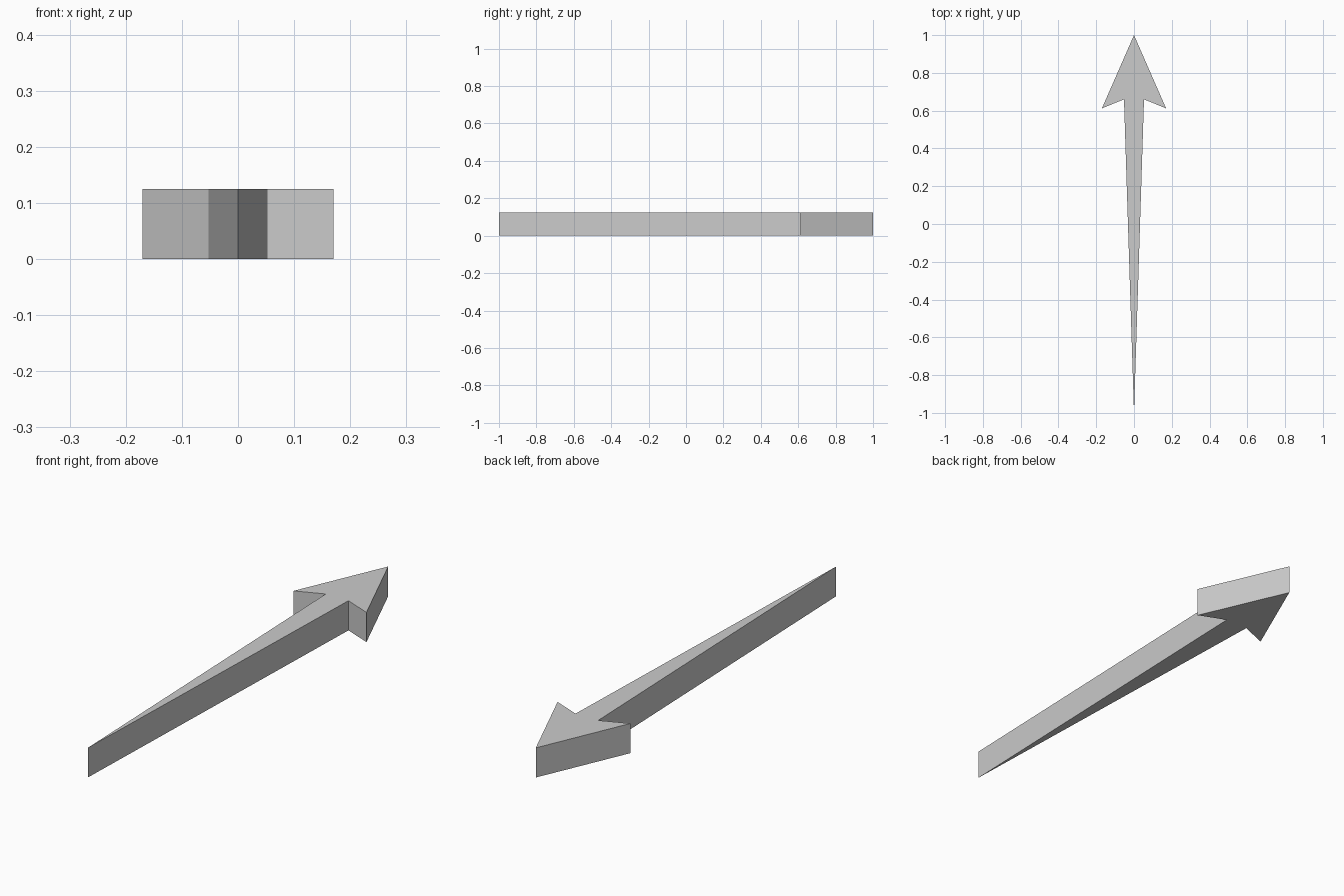
import bpy, bmesh

if "Cube" in bpy.data.objects:
    bpy.data.objects.remove(bpy.data.objects["Cube"])

HEIGHT = 0.125

# Right half of the arrow outline, tail to tip; the left half is mirrored
half = [(0, -1), (0.053, 0.66), (0.17, 0.612), (0, 1)]
outline = half + [(-x, y) for x, y in reversed(half[1:-1])]

# Flat outline extruded upward into a solid arrow
bm = bmesh.new()
base = bm.faces.new([bm.verts.new((x, y, 0)) for x, y in outline])
top = bmesh.ops.extrude_face_region(bm, geom=[base], use_keep_orig=True)["geom"]
bmesh.ops.translate(bm, vec=(0, 0, HEIGHT),
                    verts=[g for g in top if isinstance(g, bmesh.types.BMVert)])
bmesh.ops.recalc_face_normals(bm, faces=bm.faces)

mesh = bpy.data.meshes.new("arrow_pointer")
bm.to_mesh(mesh)
bm.free()
arrow = bpy.data.objects.new("arrow_pointer", mesh)
bpy.context.collection.objects.link(arrow)
